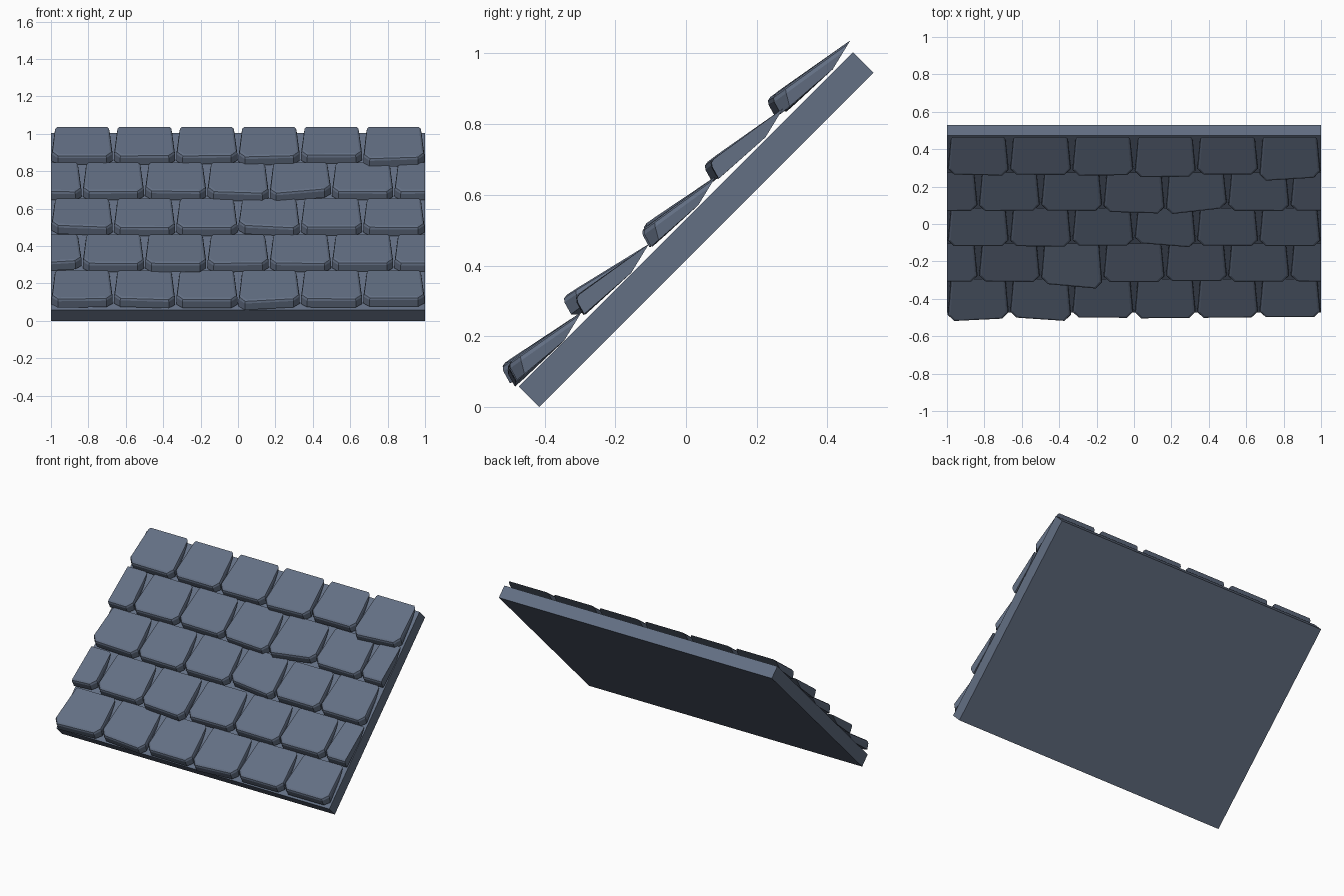
import bpy, bmesh, random
from mathutils import Vector

if "Cube" in bpy.data.objects:
    bpy.data.objects.remove(bpy.data.objects["Cube"])

random.seed(4)
slate = bpy.data.materials.new("slate blue grey")
slate.diffuse_color = (0.125, 0.16, 0.23, 1)
slate.use_nodes = True
slate.node_tree.nodes["Principled BSDF"].inputs["Base Color"].default_value = slate.diffuse_color


def add_object(name, bm):
    bmesh.ops.recalc_face_normals(bm, faces=bm.faces)
    me = bpy.data.meshes.new(name)
    bm.to_mesh(me)
    bm.free()
    me.materials.append(slate)
    ob = bpy.data.objects.new(name, me)
    bpy.context.collection.objects.link(ob)


# roof board: 45 degree slab
bm = bmesh.new()
profile = [(-0.415, 0.0), (0.53, 0.945), (0.472, 1.003), (-0.473, 0.058)]
ends = [[bm.verts.new((x, y, z)) for y, z in profile] for x in (-1, 1)]
for e in ends:
    bm.faces.new(e)
for i in range(4):
    j = (i + 1) % 4
    bm.faces.new((ends[0][i], ends[0][j], ends[1][j], ends[1][i]))
add_object("roof_board", bm)

# crooked tiles: (row, column) -> front edge shift y left, y right, z left, z right
CROOKED = {
    (0, 0): (-0.022, -0.006, 0.0, 0.004), (0, 1): (0.0, -0.022, 0.006, -0.004),
    (0, 3): (-0.006, -0.004, -0.014, 0.004), (0, 5): (0, 0, 0.006, 0.006),
    (1, 2): (-0.01, -0.04, 0.0, 0.0), (1, 0): (0, 0, -0.004, 0.016),
    (2, 3): (0.018, -0.008, 0.012, -0.004), (2, 0): (0, 0, 0.012, 0.0),
    (3, 3): (-0.006, -0.016, 0.0, -0.010), (3, 4): (-0.022, 0.015, -0.012, 0.016),
    (5 - 1, 5): (-0.032, -0.012, -0.018, -0.008), (4, 3): (-0.012, -0.008, -0.008, 0.0),
}

# tile side profile, measured on the top row
TOP_FRONT, TOP_BACK = Vector((0, 0.256, 0.885)), Vector((0, 0.465, 1.037))
LOW_FRONT, LOW_BACK = Vector((0, 0.282, 0.838)), Vector((0, 0.415, 0.955))
STEP = Vector((0, 0.19, 0.192))
OUTLINE = [(-0.148, 1), (-0.163, 0.16), (-0.130, 0), (0.130, 0), (0.163, 0.16), (0.148, 1)]


def add_tile(bm, row, cx, shift):
    def point(x, t, front, back):
        s = (x + 0.163) / 0.326
        d = Vector((0, shift[0] * (1 - s) + shift[1] * s, shift[2] * (1 - s) + shift[3] * s))
        return front.lerp(back, t) + d * (1 - t) + STEP * (row - 4) + Vector((cx + x, 0, 0))

    top = [bm.verts.new(point(x, t, TOP_FRONT, TOP_BACK)) for x, t in OUTLINE]
    low = [bm.verts.new(point(x, t, LOW_FRONT, LOW_BACK)) for x, t in OUTLINE]
    bm.faces.new(top)
    bm.faces.new(low[::-1])
    n = len(top)
    for i in range(n):
        j = (i + 1) % n
        bm.faces.new((top[j], top[i], low[i], low[j]))
    # worn upper rim, except the back end
    rim = [bm.edges.get((top[i], top[i + 1])) for i in range(n - 1)]
    bmesh.ops.bevel(bm, geom=rim, offset=0.015, offset_type='OFFSET', segments=2,
                    profile=0.5, affect='EDGES', clamp_overlap=True)


# five courses of tiles, every second one staggered by half a tile
for row in range(5):
    bm = bmesh.new()
    odd = row % 2
    for k in range(7 if odd else 6):
        cx = (-1 if odd else -5 / 6) + k / 3
        r = random.uniform
        shift = CROOKED.get((row, k)) or (r(-.004, .004), r(-.004, .004), r(-.003, .003), r(-.003, .003))
        add_tile(bm, row, cx, shift)
    # trim the half tiles flush with the board sides
    for side in (-1, 1):
        geom = bm.verts[:] + bm.edges[:] + bm.faces[:]
        bmesh.ops.bisect_plane(bm, geom=geom, plane_co=(side, 0, 0), plane_no=(side, 0, 0),
                               clear_outer=True)
        rim = [e for e in bm.edges if e.is_boundary]
        if rim:
            bmesh.ops.holes_fill(bm, edges=rim, sides=0)
    add_object("tile_course_%d" % (row + 1), bm)
